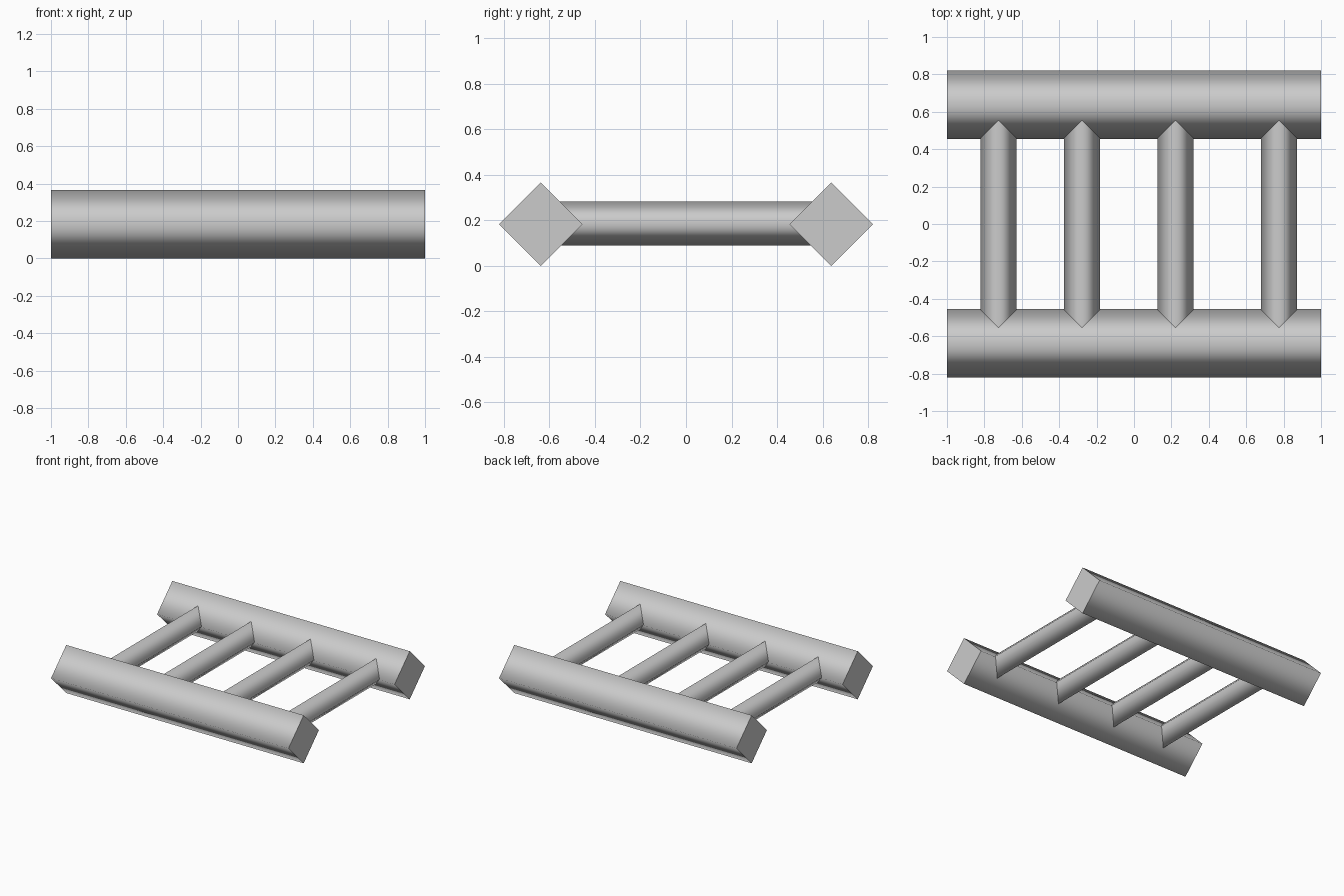
import bpy
from math import pi

cube = bpy.data.objects.get("Cube")
if cube:
    bpy.data.objects.remove(cube, do_unlink=True)

GREY = (0.6, 0.6, 0.6, 1.0)
grey = bpy.data.materials.new("light_grey")
grey.use_nodes = True
grey.diffuse_color = GREY
grey.node_tree.nodes["Principled BSDF"].inputs["Base Color"].default_value = GREY

RAIL_RADIUS = 0.183
RAIL_Y = 0.638
RUNG_RADIUS = 0.097


def bar(name, radius, length, location, rotation):
    """Four-sided bar on edge: softly shaded sides, crisp flat ends."""
    bpy.ops.mesh.primitive_cylinder_add(
        vertices=4, radius=radius, depth=length, location=location, rotation=rotation)
    obj = bpy.context.object
    obj.name = name
    mesh = obj.data
    mesh.materials.append(grey)
    for face in mesh.polygons:
        face.use_smooth = abs(face.normal.z) < 0.5
    for edge in mesh.edges:
        a, b = (mesh.vertices[i].co for i in edge.vertices)
        edge.use_edge_sharp = abs(a.z - b.z) < 0.001
    return obj


# Long side rails
for side, y in (("front", -RAIL_Y), ("back", RAIL_Y)):
    bar(side + "_rail", RAIL_RADIUS, 2.0, (0, y, RAIL_RADIUS), (0, pi / 2, 0))

# Rungs, set into the rails
for number, x in enumerate((-0.725, -0.278, 0.222, 0.775), 1):
    bar(f"rung_{number}", RUNG_RADIUS, 2 * RAIL_Y, (x, 0, 0.186), (pi / 2, 0, 0))
